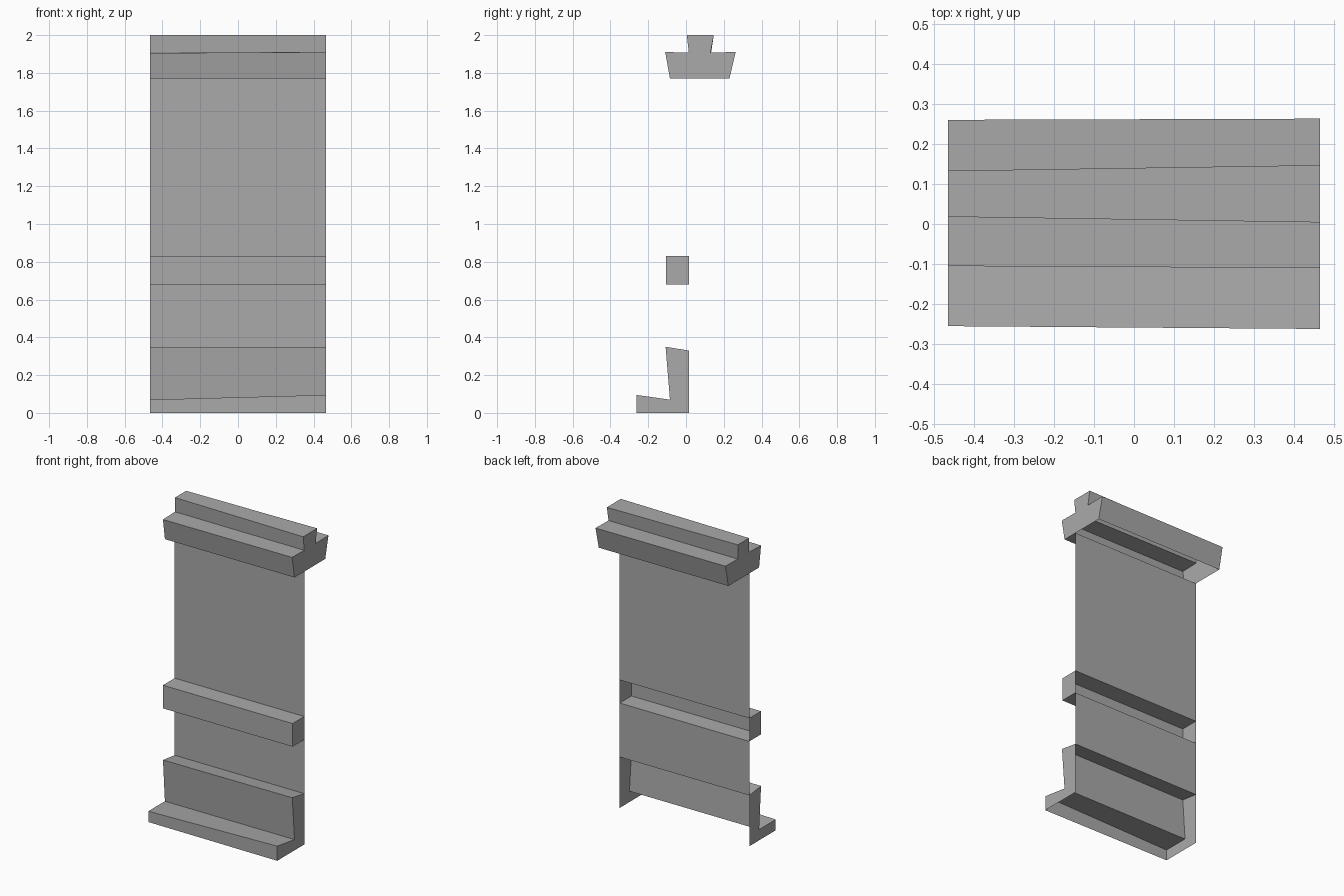
import bpy
import bmesh

cube = bpy.data.objects.get("Cube")
if cube:
    bpy.data.objects.remove(cube, do_unlink=True)

HALF = 0.465   # half the width
WALL = 0.015   # y of the wall plane

grey = bpy.data.materials.new("Plain grey")
grey.use_nodes = True
colour = (0.4, 0.4, 0.4, 1)
grey.diffuse_color = colour
grey.node_tree.nodes["Principled BSDF"].inputs["Base Color"].default_value = colour


def moulding(name, left, right=None, caps=True):
    """Open-backed strip between two (y, z) profiles, with capped ends."""
    bm = bmesh.new()
    a = [bm.verts.new((HALF, y, z)) for y, z in left]
    b = [bm.verts.new((-HALF, y, z)) for y, z in right or left]
    for i in range(len(a) - 1):
        bm.faces.new((a[i], a[i + 1], b[i + 1], b[i]))
    if caps:
        bm.faces.new(a[::-1])
        bm.faces.new(b)
    bmesh.ops.recalc_face_normals(bm, faces=bm.faces)
    # The open side can fool the recalculation: the front must face -y
    if min(bm.faces, key=lambda f: f.calc_center_median().y).normal.y > 0:
        bmesh.ops.reverse_faces(bm, faces=bm.faces)
    mesh = bpy.data.meshes.new(name)
    bm.to_mesh(mesh)
    bm.free()
    mesh.materials.append(grey)
    obj = bpy.data.objects.new(name, mesh)
    bpy.context.collection.objects.link(obj)
    return obj


# Skirting board: front lip, sloped ledge and leaning riser
moulding("skirting",
         [(-0.262, 0), (-0.262, 0.095), (-0.085, 0.07), (-0.108, 0.35), (WALL, 0.33), (WALL, 0)],
         [(-0.255, 0), (-0.255, 0.07), (-0.085, 0.07), (-0.105, 0.345), (WALL, 0.33), (WALL, 0)]
         )
# The back and underside of the skirting are open
skirting = bpy.data.objects["skirting"].data
bm = bmesh.new()
bm.from_mesh(skirting)
back = [f for f in bm.faces if all(abs(v.co.y - WALL) < 0.001 for v in f.verts)]
bmesh.ops.delete(bm, geom=back, context='FACES_ONLY')
bm.to_mesh(skirting)
bm.free()

# Thin wall panels
moulding("lower_panel", [(WALL, 0.33), (WALL, 0.68)], caps=False)
moulding("upper_panel", [(WALL, 0.83), (WALL, 1.77)], caps=False)

# Middle rail
moulding("middle_rail", [(WALL, 0.68), (-0.105, 0.68), (-0.105, 0.83), (WALL, 0.83)])

# Top cornice with an upright stem, open underneath behind the wall
moulding("cornice",
         [(WALL, 1.77), (-0.085, 1.77), (-0.11, 1.91), (0.015, 1.908), (0.004, 2),
          (0.147, 2), (0.13, 1.908), (0.263, 1.91), (0.23, 1.77)],
         [(WALL, 1.77), (-0.085, 1.77), (-0.105, 1.905), (0.018, 1.908), (0.018, 2),
          (0.133, 2), (0.133, 1.908), (0.26, 1.91), (0.23, 1.77)])
